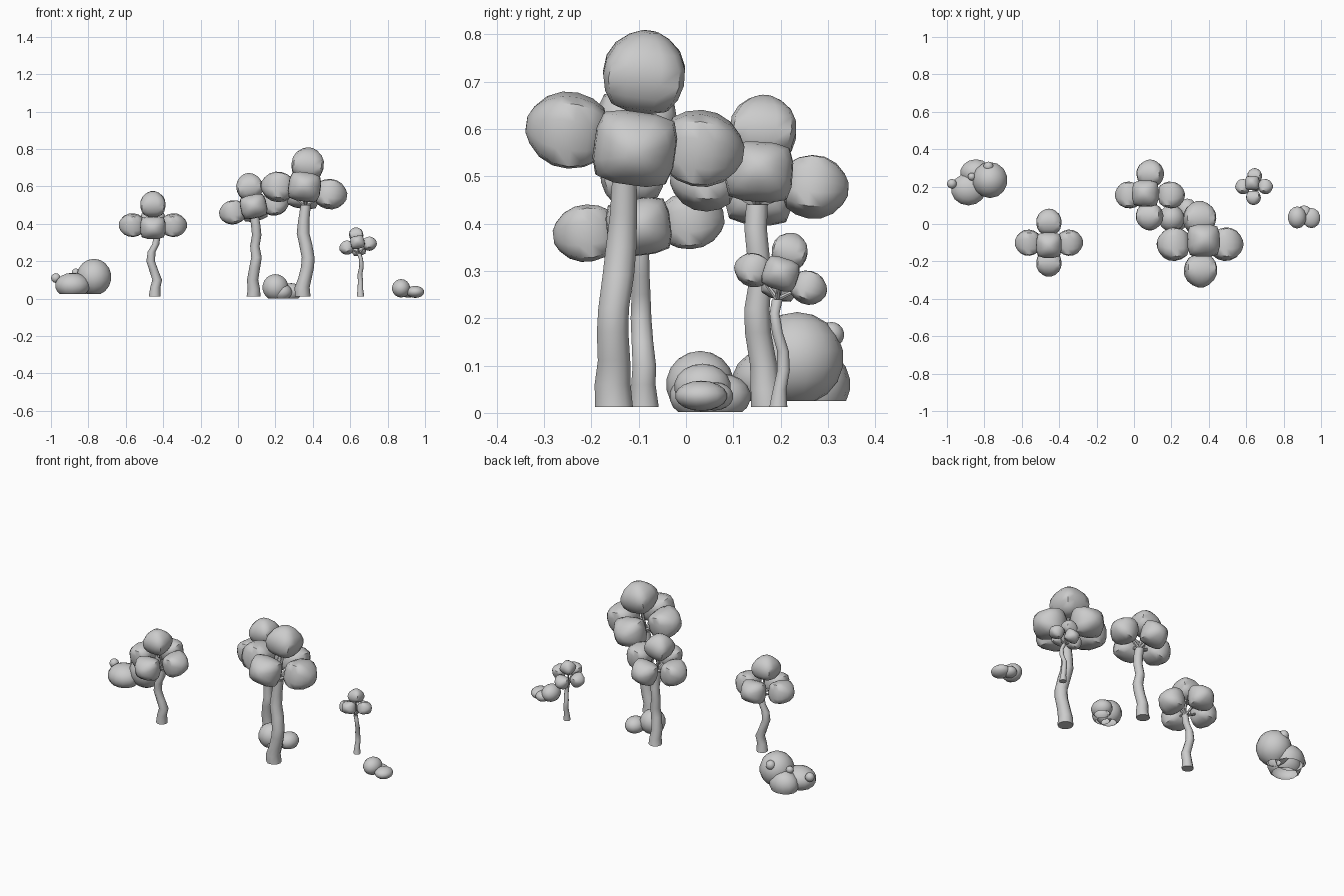
import bpy, bmesh
from math import cos, sin, pi, radians
from mathutils import Vector, Matrix, Euler

if "Cube" in bpy.data.objects:
    bpy.data.objects.remove(bpy.data.objects["Cube"])


def finish(bm, name, angle=50):
    bmesh.ops.recalc_face_normals(bm, faces=bm.faces)
    me = bpy.data.meshes.new(name)
    bm.to_mesh(me)
    bm.free()
    ob = bpy.data.objects.new(name, me)
    bpy.context.collection.objects.link(ob)
    bpy.ops.object.select_all(action='DESELECT')
    ob.select_set(True)
    bpy.context.view_layer.objects.active = ob
    bpy.ops.object.shade_smooth_by_angle(angle=radians(angle))
    return ob


def loft(bm, rings):
    """Skin a list of point rings and cap both ends."""
    vs = [[bm.verts.new(p) for p in r] for r in rings]
    n = len(vs[0])
    for a, b in zip(vs, vs[1:]):
        for i in range(n):
            j = (i + 1) % n
            bm.faces.new((a[i], a[j], b[j], b[i]))
    bm.faces.new(vs[0][::-1])
    bm.faces.new(vs[-1])


def ring(mat, z, rx, ry, n, power=2):
    pts = []
    for i in range(n):
        a = 2 * pi * i / n
        c, s = cos(a), sin(a)
        k = (abs(c) ** power + abs(s) ** power) ** (-1 / power)
        pts.append(mat @ Vector((rx * c * k, ry * s * k, z)))
    return pts


# leaf clump outline: distance from crown centre, half width, squareness
PROFILE = [(.26, .12, 4), (.31, .25, 5), (.42, .32, 5), (.56, .355, 5),
           (.70, .345, 4.5), (.83, .285, 3.5), (.93, .18, 2.5), (.98, .08, 2)]


def tree(name, crown, size, slope_x, slope_y, path):
    # wavy trunk, one ring per path point (x, y, z, radius)
    bm = bmesh.new()
    loft(bm, [ring(Matrix.Translation((x, y, z)), 0, r, r, 10) for x, y, z, r in path])
    tilt = Matrix.Translation(crown) @ Euler((radians(slope_y), radians(-slope_x), 0)).to_matrix().to_4x4()
    dirs = [Vector((0, 0, 1))] + [Vector((round(cos(k * pi / 2)), round(sin(k * pi / 2)), 0)) for k in range(4)]
    # thin branches reaching into each leaf clump
    top = Vector(path[-1][:3])
    for d in dirs:
        end = tilt @ (d * size * .5)
        v = end - top
        m = Matrix.Translation(top) @ v.to_track_quat('Z', 'Y').to_matrix().to_4x4()
        r = path[-1][3] * .45
        loft(bm, [ring(m, 0, r, r, 6), ring(m, v.length, r * .6, r * .6, 6)])
    finish(bm, name + "_trunk")
    # five squarish leaf clumps: top and four sides
    bm = bmesh.new()
    for d in dirs:
        m = tilt @ d.to_track_quat('Z', 'Y').to_matrix().to_4x4() @ Matrix.Scale(size, 4)
        flat = 1.03 if d.z else .92
        loft(bm, [ring(m, z, r * 1.03, r * flat, 16, p) for z, r, p in PROFILE])
    finish(bm, name + "_leaves")


tree("left_tree", (-.455, -.10, .393), .185, 0, 7,
     [(-.445, -.088, .012, .032), (-.442, -.09, .06, .027), (-.432, -.088, .10, .026),
      (-.45, -.092, .15, .024), (-.467, -.095, .20, .023), (-.462, -.095, .25, .021),
      (-.44, -.095, .29, .019), (-.432, -.095, .335, .018)])
tree("tall_tree", (.353, -.108, .578), .236, -8, -8,
     [(.346, -.152, .012, .042), (.343, -.155, .06, .04), (.358, -.152, .11, .036),
      (.372, -.155, .17, .035), (.375, -.153, .22, .034), (.362, -.143, .29, .035),
      (.348, -.137, .35, .034), (.352, -.132, .42, .030), (.362, -.13, .50, .027)])
tree("middle_tree", (.085, .155, .485), .192, 12, -4,
     [(.083, .173, .012, .037), (.085, .168, .05, .033), (.078, .164, .10, .030),
      (.09, .152, .17, .029), (.099, .15, .22, .028), (.09, .157, .28, .025),
      (.10, .152, .34, .025), (.095, .147, .39, .025), (.088, .15, .44, .024)])
tree("small_tree", (.642, .20, .283), .103, 10, -18,
     [(.655, .195, .012, .020), (.654, .198, .05, .015), (.655, .206, .09, .014),
      (.652, .205, .13, .013), (.660, .193, .17, .012), (.658, .187, .21, .011),
      (.647, .193, .24, .012)])


def bush(name, floor, balls):
    """Overlapping round lumps, cut off and left open at the floor."""
    bm = bmesh.new()
    for x, y, z, rx, ry, rz in balls:
        m = Matrix.Translation((x, y, z)) @ Matrix.Diagonal((rx, ry, rz, 1))
        bmesh.ops.create_uvsphere(bm, u_segments=14, v_segments=9, radius=1, matrix=m)
    bmesh.ops.bisect_plane(bm, geom=bm.verts[:] + bm.edges[:] + bm.faces[:], dist=1e-5,
                           plane_co=(0, 0, floor), plane_no=(0, 0, -1), clear_outer=True)
    finish(bm, name)


# big bush with berries
bush("left_bush", .025, [
    (-.77, .235, .115, .095, .098, .098), (-.885, .185, .07, .095, .087, .068),
    (-.845, .275, .06, .085, .072, .075),
    (-.974, .215, .11, .026, .026, .026), (-.868, .253, .14, .021, .021, .021),
    (-.778, .307, .165, .027, .027, .027)])
bush("middle_bush", .002, [
    (.20, .03, .06, .071, .072, .071), (.285, .075, .035, .055, .062, .048),
    (.235, .02, .035, .055, .055, .045)])
bush("right_bush", .004, [
    (.872, .035, .055, .050, .06, .049), (.948, .032, .036, .049, .055, .032),
    (.91, .06, .035, .04, .04, .03)])
